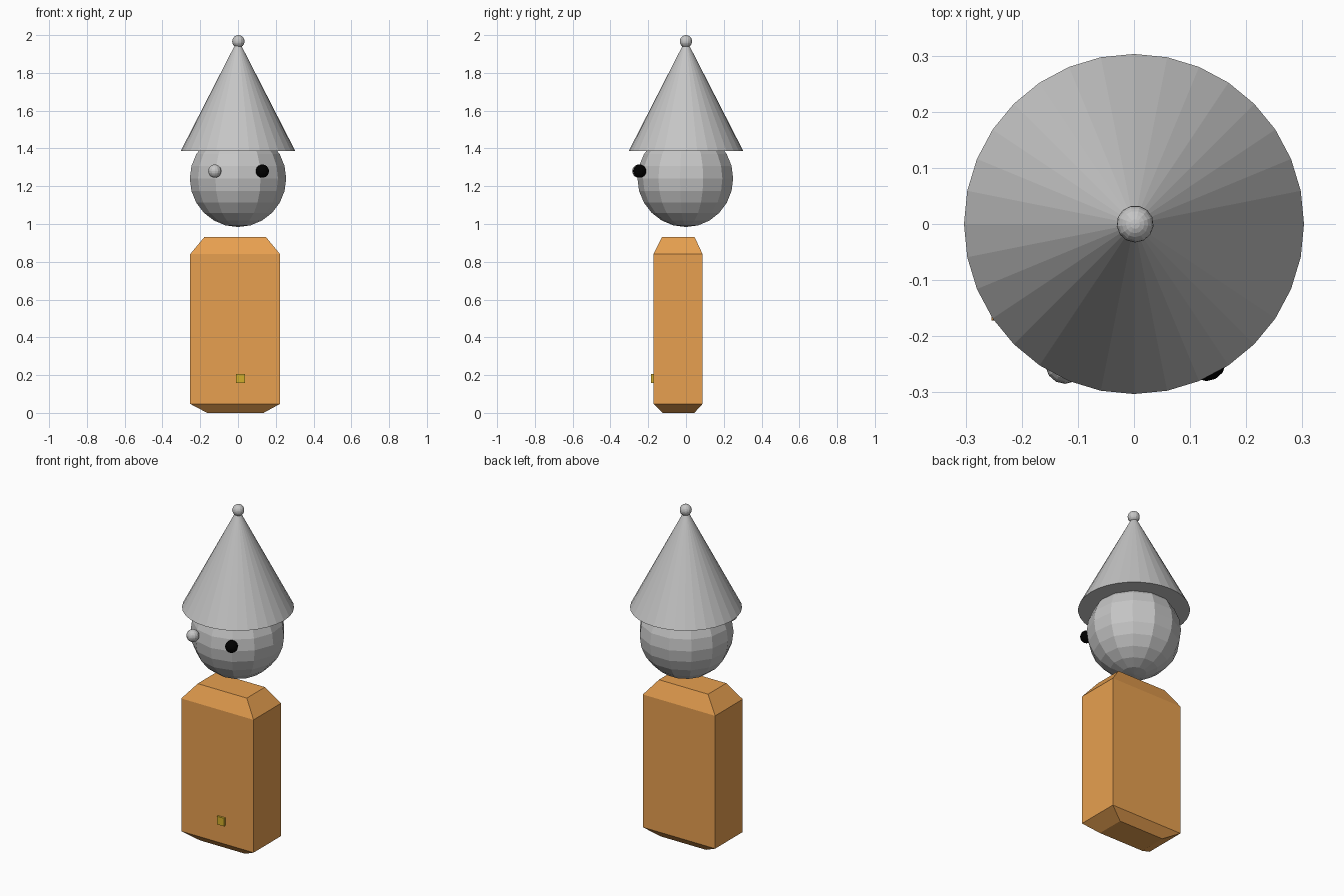
import bpy, bmesh, math
from mathutils import Matrix

if "Cube" in bpy.data.objects:
    bpy.data.objects.remove(bpy.data.objects["Cube"])


def material(name, r, g, b):
    m = bpy.data.materials.new(name)
    m.diffuse_color = (r, g, b, 1)
    m.use_nodes = True
    m.node_tree.nodes["Principled BSDF"].inputs["Base Color"].default_value = m.diffuse_color
    return m


GREY = material("grey", 0.56, 0.56, 0.56)
BLACK = material("black", 0.0, 0.0, 0.0)
ORANGE = material("orange", 0.8, 0.35, 0.08)
YELLOW = material("yellow", 0.65, 0.43, 0.025)


def finish(name, bm, mat):
    bmesh.ops.recalc_face_normals(bm, faces=bm.faces)
    mesh = bpy.data.meshes.new(name)
    bm.to_mesh(mesh)
    bm.free()
    mesh.materials.append(mat)
    ob = bpy.data.objects.new(name, mesh)
    bpy.context.collection.objects.link(ob)


def ball(name, centre, radius, mat):
    """Faceted sphere with 13 sides and one vertex column facing -x."""
    bm = bmesh.new()
    turn = Matrix.Translation(centre) @ Matrix.Rotation(math.pi, 4, 'Z')
    bmesh.ops.create_uvsphere(bm, u_segments=13, v_segments=12,
                              radius=radius, matrix=turn)
    finish(name, bm, mat)


# Body: box with tapered top and bottom, as four stacked rectangles
bm = bmesh.new()
levels = [  # z, x min, x max, y min, y max
    (0.0, -0.163, 0.135, -0.125, 0.044),
    (0.048, -0.254, 0.223, -0.172, 0.088),
    (0.84, -0.254, 0.223, -0.172, 0.088),
    (0.932, -0.177, 0.147, -0.127, 0.045),
]
rings = [[bm.verts.new((x, y, z)) for x, y in
          ((x0, y0), (x1, y0), (x1, y1), (x0, y1))]
         for z, x0, x1, y0, y1 in levels]
for a, b in zip(rings, rings[1:]):
    for i in range(4):
        j = (i + 1) % 4
        bm.faces.new((a[i], a[j], b[j], b[i]))
bm.faces.new(rings[0])
bm.faces.new(rings[-1])
finish("body", bm, ORANGE)

# Button: small cube sunk into the body front
bm = bmesh.new()
bmesh.ops.create_cube(bm, size=0.048, matrix=Matrix.Translation((0.013, -0.16, 0.183)))
finish("button", bm, YELLOW)

# Head and eyes
ball("head", (0, 0, 1.241), 0.257, GREY)
ball("left_eye", (-0.123, -0.25, 1.28), 0.035, GREY)
ball("right_eye", (0.129, -0.245, 1.28), 0.035, BLACK)

# Hat: closed cone with a bobble on the tip
bm = bmesh.new()
bmesh.ops.create_cone(bm, cap_ends=True, segments=32, radius1=0.303, radius2=0,
                      depth=0.592, matrix=Matrix.Translation((0, 0, 1.387 + 0.296)))
finish("hat", bm, GREY)
ball("hat_bobble", (0.002, 0, 1.967), 0.033, GREY)
